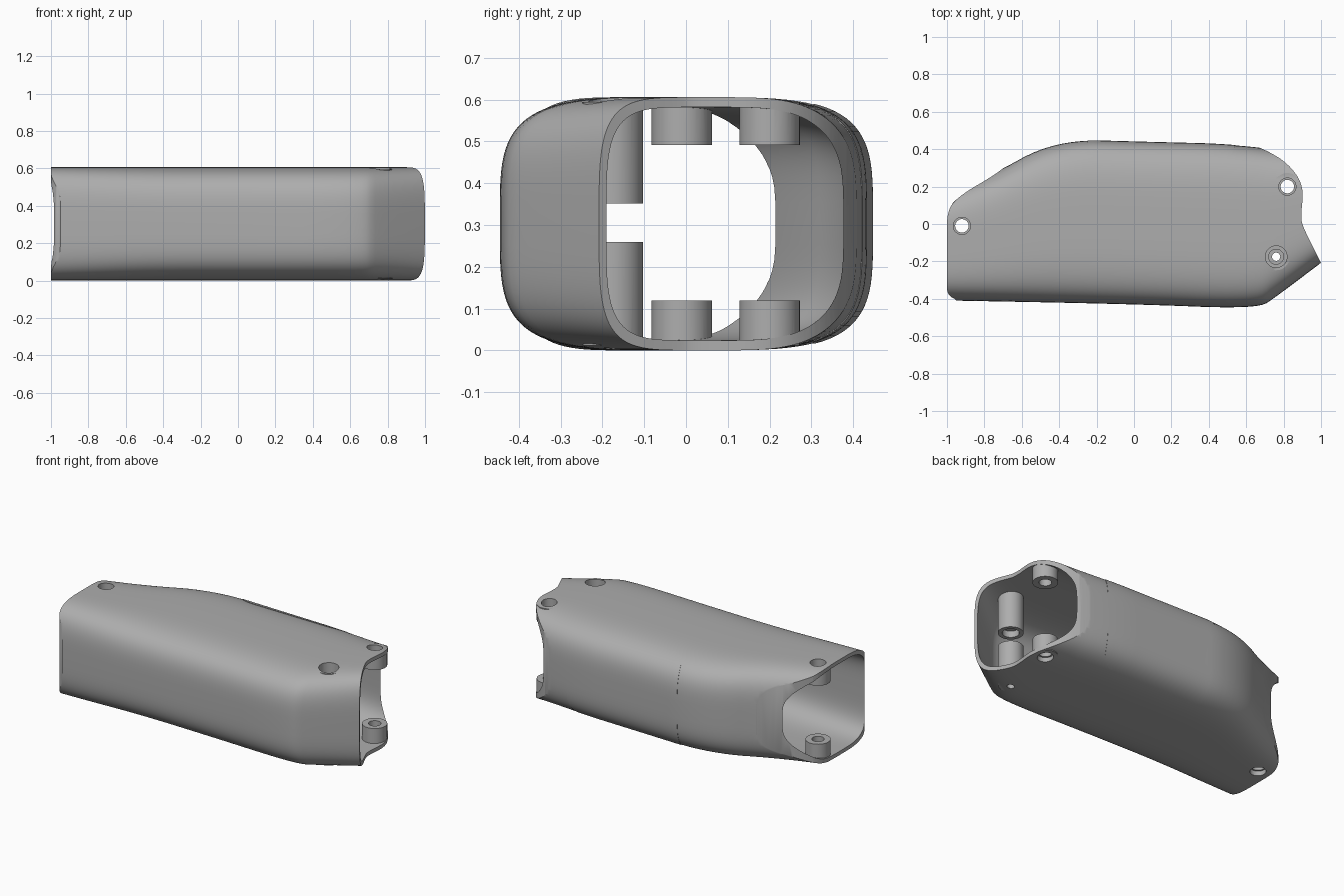
import bpy, bmesh, math

cube = bpy.data.objects.get("Cube")
if cube:
    bpy.data.objects.remove(cube, do_unlink=True)

grey = bpy.data.materials.new("plain_grey")
grey.use_nodes = True
GREY = (0.42, 0.42, 0.42, 1)
grey.diffuse_color = GREY
grey.node_tree.nodes["Principled BSDF"].inputs["Base Color"].default_value = GREY

MID_Z, HALF_H = 0.303, 0.303
WALL = 0.024


def make_object(name, bm):
    bmesh.ops.recalc_face_normals(bm, faces=bm.faces[:])
    mesh = bpy.data.meshes.new(name)
    bm.to_mesh(mesh)
    bm.free()
    obj = bpy.data.objects.new(name, mesh)
    bpy.context.collection.objects.link(obj)
    mesh.materials.append(grey)
    return obj


def combine(target, tool, operation):
    """Apply a boolean and discard the tool."""
    tool.hide_render = True
    mod = target.modifiers.new("cut", 'BOOLEAN')
    mod.operation, mod.solver, mod.object = operation, 'EXACT', tool
    bpy.context.view_layer.objects.active = target
    bpy.ops.object.modifier_apply(modifier=mod.name)
    bpy.data.objects.remove(tool, do_unlink=True)


def soften(points, rounds=3):
    """Corner cutting that keeps both end points."""
    for _ in range(rounds):
        out = [points[0]]
        for (ax, ay), (bx, by) in zip(points, points[1:]):
            out += [(ax * .75 + bx * .25, ay * .75 + by * .25),
                    (ax * .25 + bx * .75, ay * .25 + by * .75)]
        points = out + [points[-1]]
    return points


def height_at(points, x):
    for (ax, ay), (bx, by) in zip(points, points[1:]):
        if ax <= x <= bx:
            return ay + (by - ay) * (x - ax) / (bx - ax)
    return points[-1][1]


# Widest line of each side wall, seen from above
front_wall = soften([(-1.2, -.405), (0, -.428), (.66, -.455), (.76, -.39), (1.2, -.055)])
back_wall = soften([(-1.2, .1), (-.8, .24), (-.42, .452), (.05, .438), (.6, .425), (1.2, .33)])


def tube(name, offset, reach):
    """Closed loft of rounded sections along x."""
    bm = bmesh.new()
    rings, steps, sides = [], 90, 96
    for i in range(steps + 1):
        x = -reach + 2 * reach * i / steps
        lo, hi = height_at(front_wall, x) - offset, height_at(back_wall, x) + offset
        ring = []
        for k in range(sides):
            t = 2 * math.pi * (k + .5) / sides
            c, s = math.cos(t), math.sin(t)
            y = (lo + hi) / 2 + (hi - lo) / 2 * math.copysign(abs(c) ** .5, c)
            z = MID_Z + (HALF_H + offset) * math.copysign(abs(s) ** .5, s)
            ring.append(bm.verts.new((x, y, z)))
        rings.append(ring)
    for a, b in zip(rings, rings[1:]):
        for k in range(sides):
            n = (k + 1) % sides
            bm.faces.new((a[k], a[n], b[n], b[k]))
    bm.faces.new(rings[0])
    bm.faces.new(rings[-1])
    return make_object(name, bm)


def prism(name, outline):
    bm = bmesh.new()
    face = bm.faces.new([bm.verts.new((x, y, -.2)) for x, y in outline])
    lifted = bmesh.ops.extrude_face_region(bm, geom=[face])["geom"]
    for v in lifted:
        if isinstance(v, bmesh.types.BMVert):
            v.co.z = .8
    return make_object(name, bm)


def cylinder(name, x, y, radius, z0, z1):
    bm = bmesh.new()
    bmesh.ops.create_cone(bm, cap_ends=True, segments=40, radius1=radius,
                          radius2=radius, depth=z1 - z0)
    bmesh.ops.translate(bm, verts=bm.verts[:], vec=(x, y, (z0 + z1) / 2))
    return make_object(name, bm)


# Hollow body, trimmed at both open ends
body = tube("body_shell", 0, 1.1)
combine(body, tube("inner_cutter", -WALL, 1.15), 'DIFFERENCE')
left_end = soften([(-.6, .7), (-.67, .32), (-.76, .253), (-.92, .16), (-1, .08),
                   (-1, -.1), (-1, -.3), (-1, -.38), (-.93, -.415), (-.85, -.6)], 2)
right_end = soften([(1.12, -.45), (1, -.21)], 0) + soften(
    [(1, -.21), (.91, -.03), (.89, .03), (.91, .2), (.83, .32), (.7, .4), (.55, .45), (.4, .7)])[1:]
combine(body, prism("end_cutter", left_end + right_end), 'INTERSECT')

# Screw bosses on the floor and under the roof: x, y, boss height, gap
TOP = 2 * MID_Z
bosses = [(-.92, -.01, .12), (.82, .2, .12), (.76, -.175, .26)]
for x, y, h in bosses:
    for z0, z1 in ((.012, h), (TOP - h + .005, TOP - .012)):
        combine(body, cylinder("boss", x, y, .0725, z0, z1), 'UNION')

# Screw holes with countersinks
for x, y, h in bosses[:2]:
    combine(body, cylinder("hole", x, y, .036, -.1, .8), 'DIFFERENCE')
    combine(body, cylinder("top_recess", x, y, .046, TOP - .06, .8), 'DIFFERENCE')
    combine(body, cylinder("bottom_recess", x, y, .046, -.1, .03), 'DIFFERENCE')
x, y, h = bosses[2]
for radius, z0, z1 in ((.022, -.1, .8), (.058, TOP - .07, .8), (.04, TOP - .1, .8),
                       (.048, h - .04, TOP - h + .045)):
    combine(body, cylinder("long_boss_hole", x, y, radius, z0, z1), 'DIFFERENCE')

# Thin grip panel wrapping the back wall
panel = tube("grip_panel", .002, 1.1)
combine(panel, tube("panel_inner_cutter", -.004, 1.15), 'DIFFERENCE')
panel_outline = soften([(-.26, .7), (-.26, .45), (-.2, .305), (0, .305), (.3, .305),
                        (.48, .305), (.56, .43), (.56, .7)])
combine(panel, prism("panel_cutter", panel_outline), 'INTERSECT')

for obj in (body, panel):
    bpy.ops.object.select_all(action='DESELECT')
    obj.select_set(True)
    bpy.context.view_layer.objects.active = obj
    bpy.ops.object.shade_smooth_by_angle(angle=math.radians(30))
